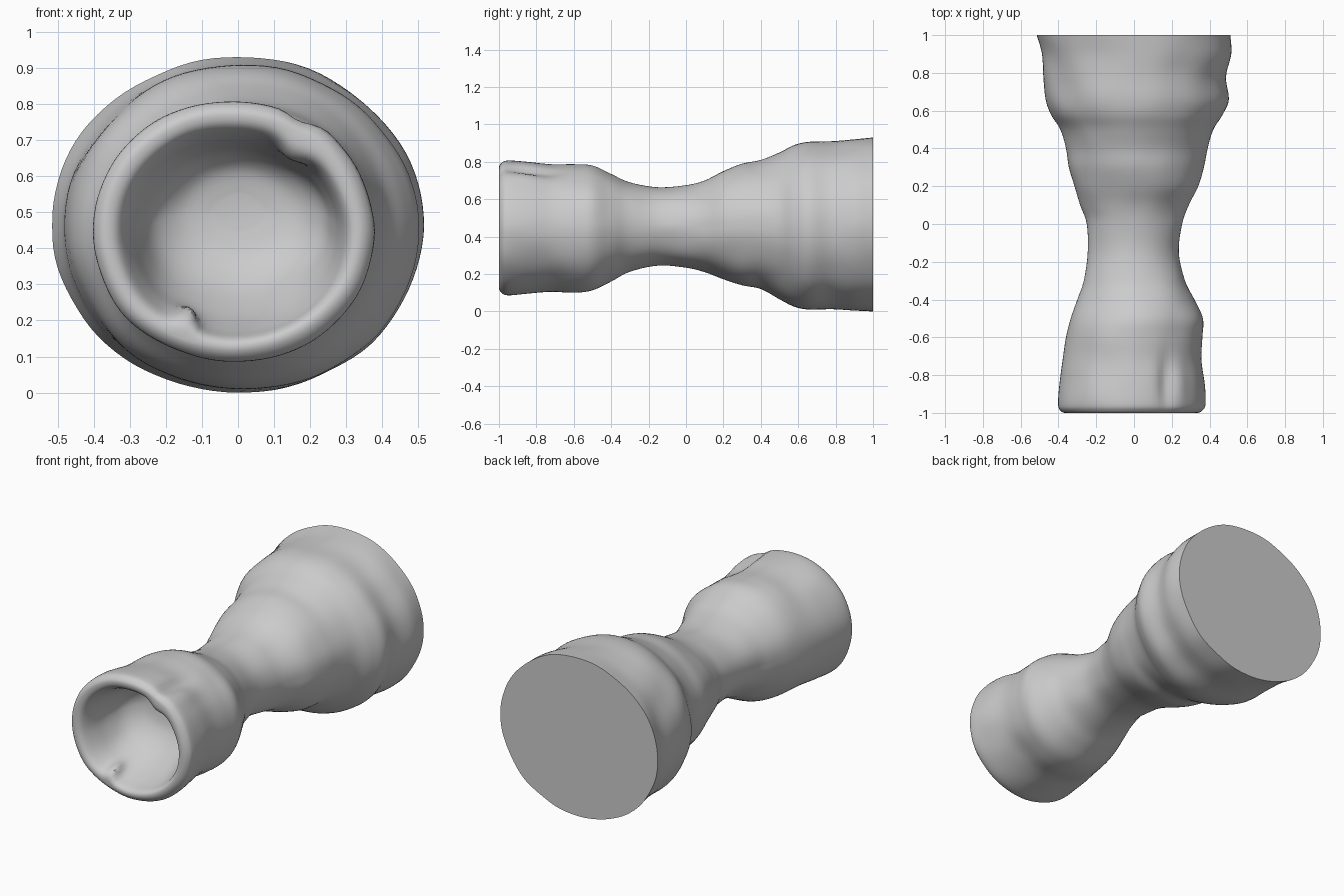
import bpy, bmesh, math
from mathutils import Vector, noise

if "Cube" in bpy.data.objects:
    bpy.data.objects.remove(bpy.data.objects["Cube"])

SEG, SUB = 96, 5

# Outer stations: y, left x, right x, bottom z, top z
outer = [
    (1.0, -.515, .51, 0, .93), (.9, -.487, .515, .005, .92),
    (.78, -.48, .487, .012, .91), (.66, -.468, .502, .01, .907),
    (.58, -.44, .47, .025, .89), (.5, -.39, .42, .065, .85),
    (.4, -.36, .39, .12, .81), (.3, -.345, .37, .14, .79),
    (.2, -.315, .34, .172, .75), (.1, -.285, .29, .21, .70),
    (0, -.25, .255, .234, .675), (-.15, -.245, .237, .245, .664),
    (-.3, -.265, .27, .212, .69), (-.4, -.30, .32, .16, .735),
    (-.5, -.335, .365, .113, .78), (-.6, -.36, .362, .10, .787),
    (-.72, -.378, .357, .105, .787), (-.85, -.395, .375, .095, .80),
    (-.95, -.402, .379, .086, .807)]
# Rounded rim, then the hollow running back to its floor
rim = [(-.985, -.392, .365, .098, .795), (-1.0, -.365, .335, .125, .77),
       (-.985, -.33, .305, .15, .735)]
hollow = [(-.92, -.30, .285, .175, .705), (-.82, -.275, .265, .22, .685),
          (-.72, -.235, .235, .29, .665), (-.66, -.16, .165, .37, .62),
          (-.64, -.07, .075, .45, .55)]
stations = outer + rim + hollow


def smooth_stations(pts):
    """Catmull-Rom interpolation between the stations."""
    out = []
    for i in range(len(pts) - 1):
        p0, p1 = pts[max(i - 1, 0)], pts[i]
        p2, p3 = pts[i + 1], pts[min(i + 2, len(pts) - 1)]
        for k in range(SUB):
            t = k / SUB
            out.append([.5 * (2 * b + (c - a) * t + (2 * a - 5 * b + 4 * c - d) * t * t
                              + (3 * b - a - 3 * c + d) * t ** 3)
                        for a, b, c, d in zip(p0, p1, p2, p3)])
    return out + [list(pts[-1])]


def bump(v, centre, size):
    d = sum(((a - b) / s) ** 2 for a, b, s in zip(v, centre, size))
    return math.exp(-d)


# Lofted body with slightly uneven hand-moulded surface
bm = bmesh.new()
rings = []
for n, (y, xl, xr, zb, zt) in enumerate(smooth_stations(stations)):
    inside = n >= (len(outer) + 1) * SUB
    cx, cz = (xl + xr) / 2, (zb + zt) / 2
    rx, rz = (xr - xl) / 2, (zt - zb) / 2
    ring = []
    for j in range(SEG):
        a = 2 * math.pi * j / SEG
        ca, sa = math.cos(a), math.sin(a)
        v = Vector((cx + rx * ca, y, cz + rz * sa))
        radial = Vector((ca, 0, sa))
        # diagonal wobble fades at the four measured extremes
        off = .012 * noise.noise(v * 5) * abs(math.sin(2 * a))
        if inside:
            # folded lumps just inside the rim
            off -= .04 * bump(v, (.17, -.95, .70), (.05, .07, .06))
            off -= .04 * bump(v, (-.15, -.95, .19), (.03, .08, .06))
        else:
            # shallow groove on the front upper right
            off -= .022 * bump(v, (.17, -.85, .75), (.035, .14, .1))
            off += .012 * bump(v, (.24, -.85, .70), (.04, .14, .08))
        v += radial * off
        v.y = max(-1, min(1, v.y))
        ring.append(bm.verts.new(v))
    rings.append(ring)
for r0, r1 in zip(rings, rings[1:]):
    for j in range(SEG):
        k = (j + 1) % SEG
        bm.faces.new((r0[j], r0[k], r1[k], r1[j]))

# Flat base cap and hollow floor
bm.faces.new(rings[0])
bm.faces.new(rings[-1])
bmesh.ops.recalc_face_normals(bm, faces=bm.faces)
zmin = min(v.co.z for v in bm.verts)
for v in bm.verts:
    v.co.z -= zmin
mesh = bpy.data.meshes.new("waisted_cup")
bm.to_mesh(mesh)
bm.free()
cup = bpy.data.objects.new("waisted_cup", mesh)
bpy.context.collection.objects.link(cup)
bpy.context.view_layer.objects.active = cup
cup.select_set(True)
bpy.ops.object.shade_smooth_by_angle(angle=math.radians(50))
